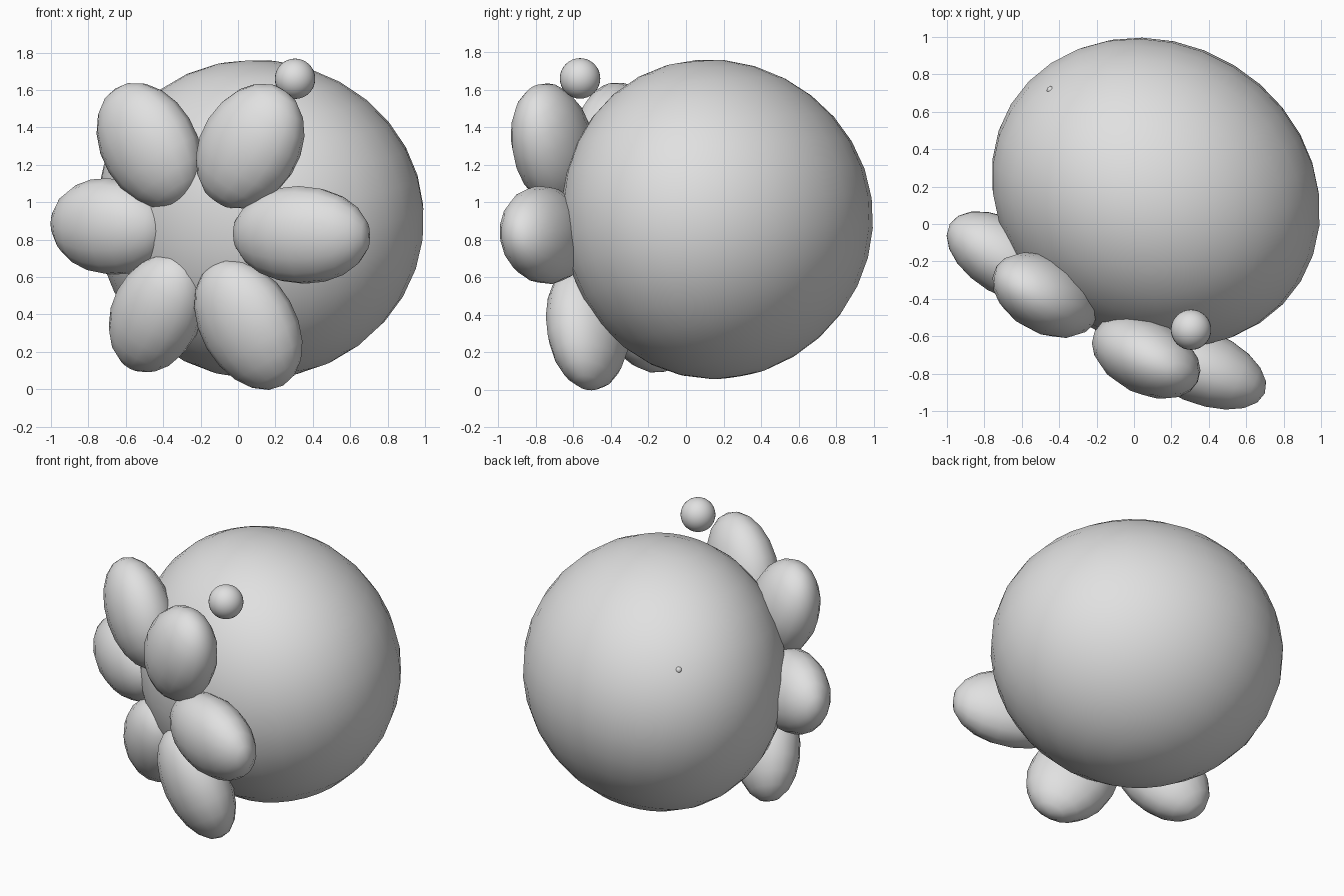
import bpy
from mathutils import Vector, Matrix

if "Cube" in bpy.data.objects:
    bpy.data.objects.remove(bpy.data.objects["Cube"])

# One plain colour for everything
grey = bpy.data.materials.new("light_grey")
grey.diffuse_color = (0.75, 0.75, 0.75, 1)
grey.use_nodes = True
grey.node_tree.nodes["Principled BSDF"].inputs["Base Color"].default_value = grey.diffuse_color


def ellipsoid(name, centre, radii, axes=None, segments=32, rings=16, egg=0):
    """Smooth ellipsoid; axes are three unit vectors, the pole is the third.
    egg makes it taller towards the second axis."""
    bpy.ops.mesh.primitive_uv_sphere_add(segments=segments, ring_count=rings, radius=1)
    ob = bpy.context.object
    ob.name = name
    for v in ob.data.vertices:
        v.co.z *= 1 + egg * v.co.y
    frame = Matrix(axes).transposed() if axes else Matrix.Identity(3)
    ob.data.transform((frame @ Matrix.Diagonal(radii)).to_4x4())
    ob.location = centre
    ob.data.materials.append(grey)
    bpy.ops.object.shade_smooth()
    return ob


# Direction in which the flower faces
normal = Vector((-0.514, -0.843, -0.16)).normalized()
side = normal.cross(Vector((0, 0, 1))).normalized()
up = side.cross(normal)

# Large body, slightly flattened towards the flower
ellipsoid("body", (0.117, 0.167, 0.915), (0.908, 0.80, 0.853),
          (-side, normal, -up), egg=0.05)

# Ring of six petals: centre, half length, half width, backward lean
flower_centre = Vector((-0.19, -0.47, 0.84))
petals = [
    ((0.34, -0.755, 0.825), 0.39, 0.265, 0.15),
    ((0.065, -0.71, 1.30), 0.362, 0.278, 0.17),
    ((-0.475, -0.38, 1.303), 0.36, 0.278, 0.03),
    ((-0.685, -0.18, 0.87), 0.35, 0.262, 0.0),
    ((-0.435, -0.25, 0.408), 0.36, 0.25, 0.08),
    ((0.055, -0.525, 0.345), 0.375, 0.275, 0.12),
]
for i, (centre, length, width, lean) in enumerate(petals):
    radial = Vector(centre) - flower_centre
    radial = (radial - normal * radial.dot(normal)).normalized()
    tangent = normal.cross(radial)
    radial = (radial - normal * lean).normalized()
    ellipsoid(f"petal_{i + 1}", centre, (width, 0.20, length),
              (tangent, radial.cross(tangent), radial), 16, 10)

# Small floating ball above the flower and a tiny bead on the back
ellipsoid("small_ball", (0.305, -0.565, 1.66), (0.108,) * 3)
ellipsoid("bead", (-0.445, 0.715, 1.29), (0.022,) * 3, None, 16, 8)
